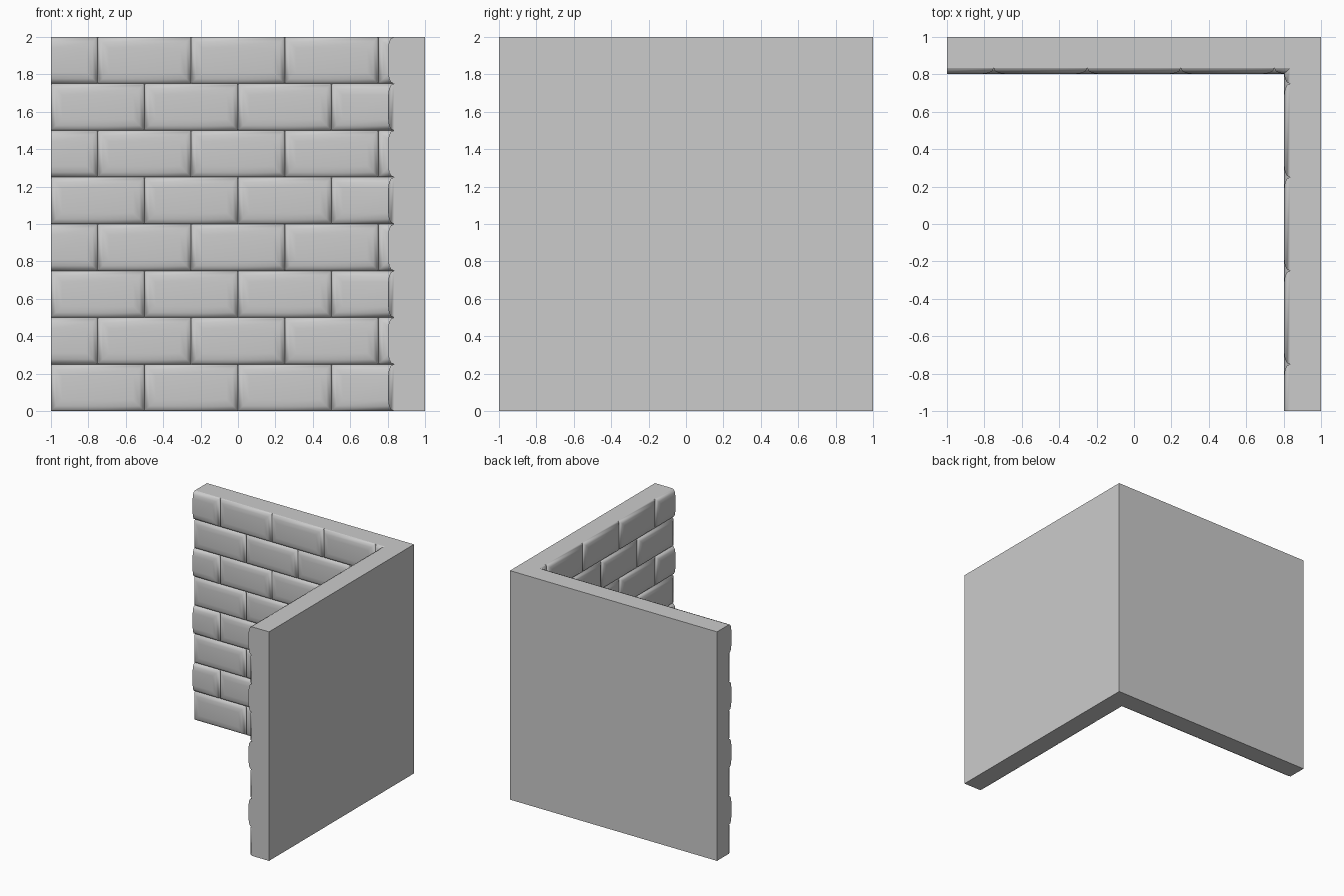
import bpy, bmesh, math

if "Cube" in bpy.data.objects:
    bpy.data.objects.remove(bpy.data.objects["Cube"])

ROW, LENGTH = 0.25, 0.5
MORTAR = 0.835
# pillow profile of a brick: (inset from joint, depth position)
PROFILE = [(0.0, MORTAR), (0.007, 0.818), (0.027, 0.807), (0.06, 0.803)]


def add_brick(bm, x0, z0):
    """Pillow-shaped brick face; ends cut flat at x = -1."""
    x1, z1 = x0 + LENGTH, z0 + ROW
    rings = []
    for d, y in PROFILE:
        pts = [(x0 + d, z0 + d), (x1 - d, z0 + d), (x1 - d, z1 - d), (x0 + d, z1 - d)]
        rings.append([bm.verts.new((max(x, -1), y, z)) for x, z in pts])
    for a, b in zip(rings, rings[1:]):
        for i in range(4):
            j = (i + 1) % 4
            bm.faces.new((a[i], a[j], b[j], b[i]))
    bm.faces.new(rings[-1])


def add_core(bm):
    """Plain slab behind the bricks, mitred at the corner."""
    plan = [(-1, MORTAR), (MORTAR, MORTAR), (1, 1), (-1, 1)]
    lo = [bm.verts.new((x, y, 0)) for x, y in plan]
    hi = [bm.verts.new((x, y, 2)) for x, y in plan]
    bm.faces.new(hi)
    bm.faces.new(lo[::-1])
    for a, b in ((2, 3), (3, 0)):
        bm.faces.new((lo[a], lo[b], hi[b], hi[a]))


def build_wall(name, swap):
    bm = bmesh.new()
    # running-bond courses
    for row in range(8):
        start = -1.25 if row % 2 else -1.0
        for k in range(5 if row % 2 else 4):
            add_brick(bm, start + k * LENGTH, row * ROW)
    # mitre the bricks on the corner diagonal
    bmesh.ops.bisect_plane(bm, geom=bm.verts[:] + bm.edges[:] + bm.faces[:],
                           plane_co=(0, 0, 0), plane_no=(1, -1, 0), clear_outer=True)
    add_core(bm)
    bmesh.ops.remove_doubles(bm, verts=bm.verts[:], dist=0.0001)
    # the side wall is the back wall mirrored across the diagonal
    if swap:
        for v in bm.verts:
            v.co.x, v.co.y = v.co.y, v.co.x
        bmesh.ops.reverse_faces(bm, faces=bm.faces[:])
    mesh = bpy.data.meshes.new(name)
    bm.to_mesh(mesh)
    bm.free()
    obj = bpy.data.objects.new(name, mesh)
    bpy.context.collection.objects.link(obj)
    bpy.ops.object.select_all(action='DESELECT')
    obj.select_set(True)
    bpy.context.view_layer.objects.active = obj
    bpy.ops.object.shade_smooth_by_angle(angle=math.radians(42))


build_wall("back_brick_wall", False)
build_wall("side_brick_wall", True)
